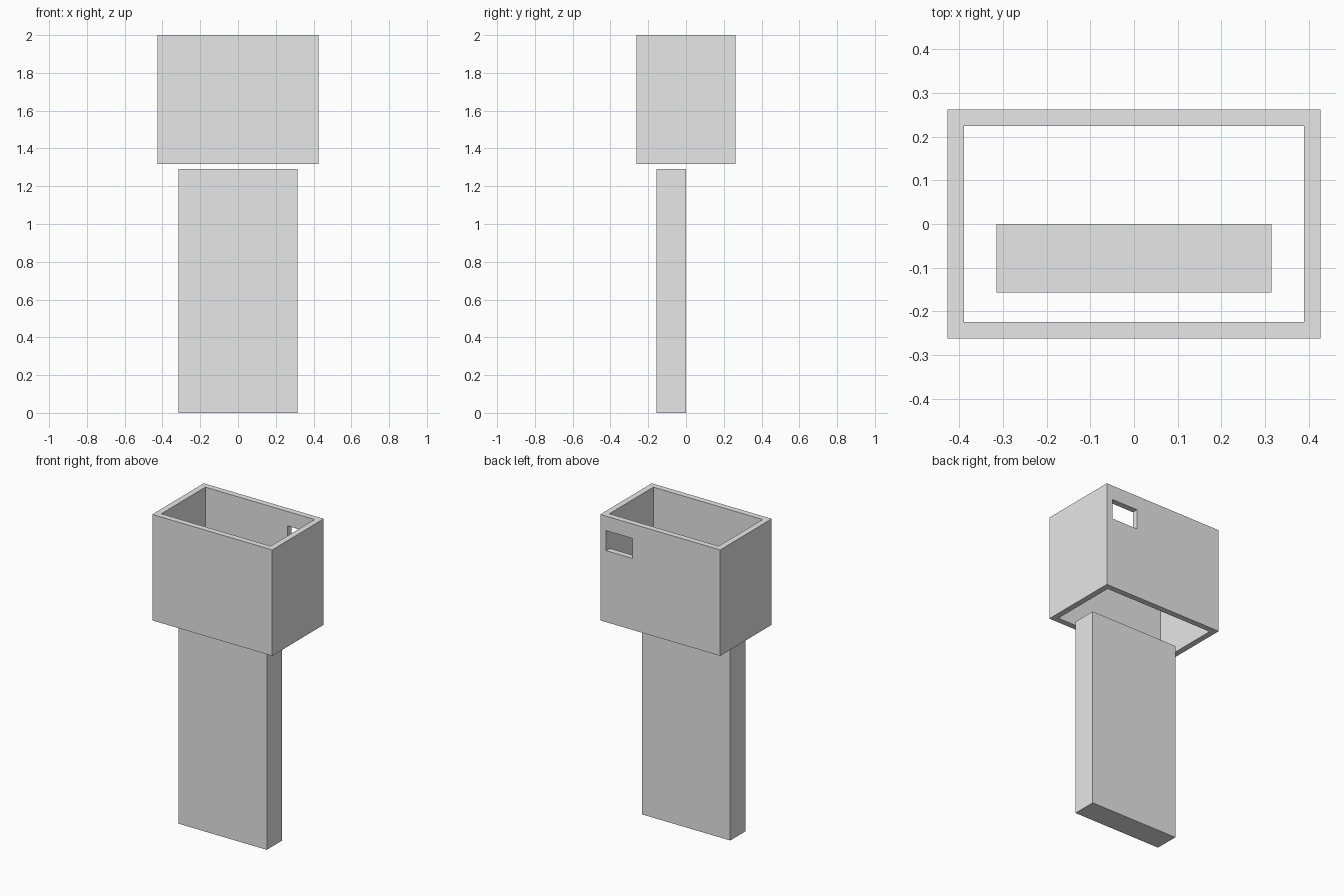
import bpy
from mathutils import Vector

cube = bpy.data.objects.get("Cube")
if cube:
    bpy.data.objects.remove(cube, do_unlink=True)

# One plain grey for every part
grey = bpy.data.materials.new("plain_grey")
grey.use_nodes = True
colour = (0.8, 0.8, 0.8, 1.0)
grey.diffuse_color = colour
grey.node_tree.nodes["Principled BSDF"].inputs["Base Color"].default_value = colour


def box(name, low, high):
    """Axis-aligned block between two corners."""
    low, high = Vector(low), Vector(high)
    bpy.ops.mesh.primitive_cube_add(size=1, location=(low + high) / 2)
    obj = bpy.context.object
    obj.name = name
    obj.scale = high - low
    bpy.ops.object.transform_apply(location=False, rotation=False, scale=True)
    obj.data.materials.append(grey)
    return obj


def cut(target, low, high):
    """Remove a block-shaped volume from the target."""
    cutter = box("cutter", low, high)
    cutter.hide_render = True
    mod = target.modifiers.new("cut", 'BOOLEAN')
    mod.operation = 'DIFFERENCE'
    mod.solver = 'EXACT'
    mod.object = cutter
    bpy.context.view_layer.objects.active = target
    bpy.ops.object.modifier_apply(modifier=mod.name)
    bpy.data.objects.remove(cutter, do_unlink=True)


half_x, half_y, wall = 0.427, 0.262, 0.038
base_z, top_z = 1.318, 2.0

# Upper sleeve: a rectangular tube, open above and below
sleeve = box("sleeve", (-half_x, -half_y, base_z), (half_x, half_y, top_z))
inner_x, inner_y = half_x - wall, half_y - wall
cut(sleeve, (-inner_x, -inner_y, base_z - 0.1), (inner_x, inner_y, top_z + 0.1))

# Small window through the back wall
cut(sleeve, (0.197, inner_y - 0.05, 1.778), (0.385, half_y + 0.05, 1.907))

# Lower slab, set forward of centre
box("slab", (-0.315, -0.157, 0), (0.315, 0, 1.292))
